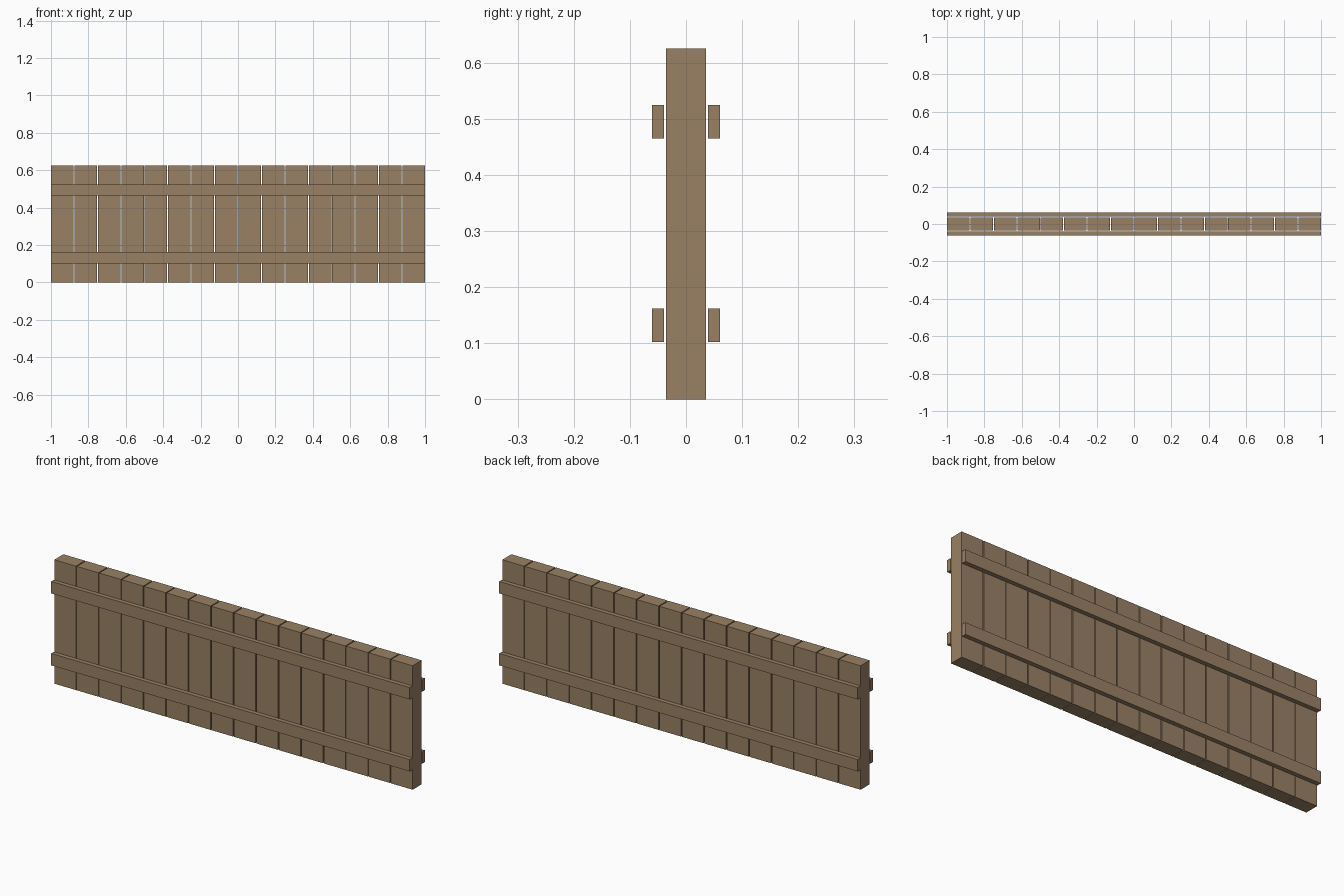
import bpy

cube = bpy.data.objects.get("Cube")
if cube:
    bpy.data.objects.remove(cube, do_unlink=True)

# Single weathered wood colour
wood = bpy.data.materials.new("brown_wood")
wood.use_nodes = True
colour = (0.32, 0.22, 0.13, 1)
wood.diffuse_color = colour
wood.node_tree.nodes["Principled BSDF"].inputs["Base Color"].default_value = colour


def box(name, low, high):
    """Axis-aligned box between two corners."""
    centre = [(a + b) / 2 for a, b in zip(low, high)]
    size = [b - a for a, b in zip(low, high)]
    bpy.ops.mesh.primitive_cube_add(size=1, location=centre)
    obj = bpy.context.object
    obj.name = name
    obj.scale = size
    bpy.ops.object.transform_apply(location=False, rotation=False, scale=True)
    obj.data.materials.append(wood)
    return obj


LENGTH, HEIGHT = 2.0, 0.625
COUNT, GAP = 16, 0.005
HALF_THICK = 0.036
RAIL_IN, RAIL_OUT, RAIL_HEIGHT = 0.039, 0.061, 0.06

# Upright planks with narrow gaps
width = (LENGTH - GAP * (COUNT - 1)) / COUNT
for i in range(COUNT):
    x = -LENGTH / 2 + i * (width + GAP)
    box(f"plank_{i + 1}", (x, -HALF_THICK, 0), (x + width, HALF_THICK, HEIGHT))

# Horizontal rails on both faces
for level, z in (("lower", 0.102), ("upper", 0.465)):
    for side, y0, y1 in (("front", -RAIL_OUT, -RAIL_IN), ("back", RAIL_IN, RAIL_OUT)):
        box(f"{level}_{side}_rail", (-LENGTH / 2, y0, z),
            (LENGTH / 2, y1, z + RAIL_HEIGHT))
